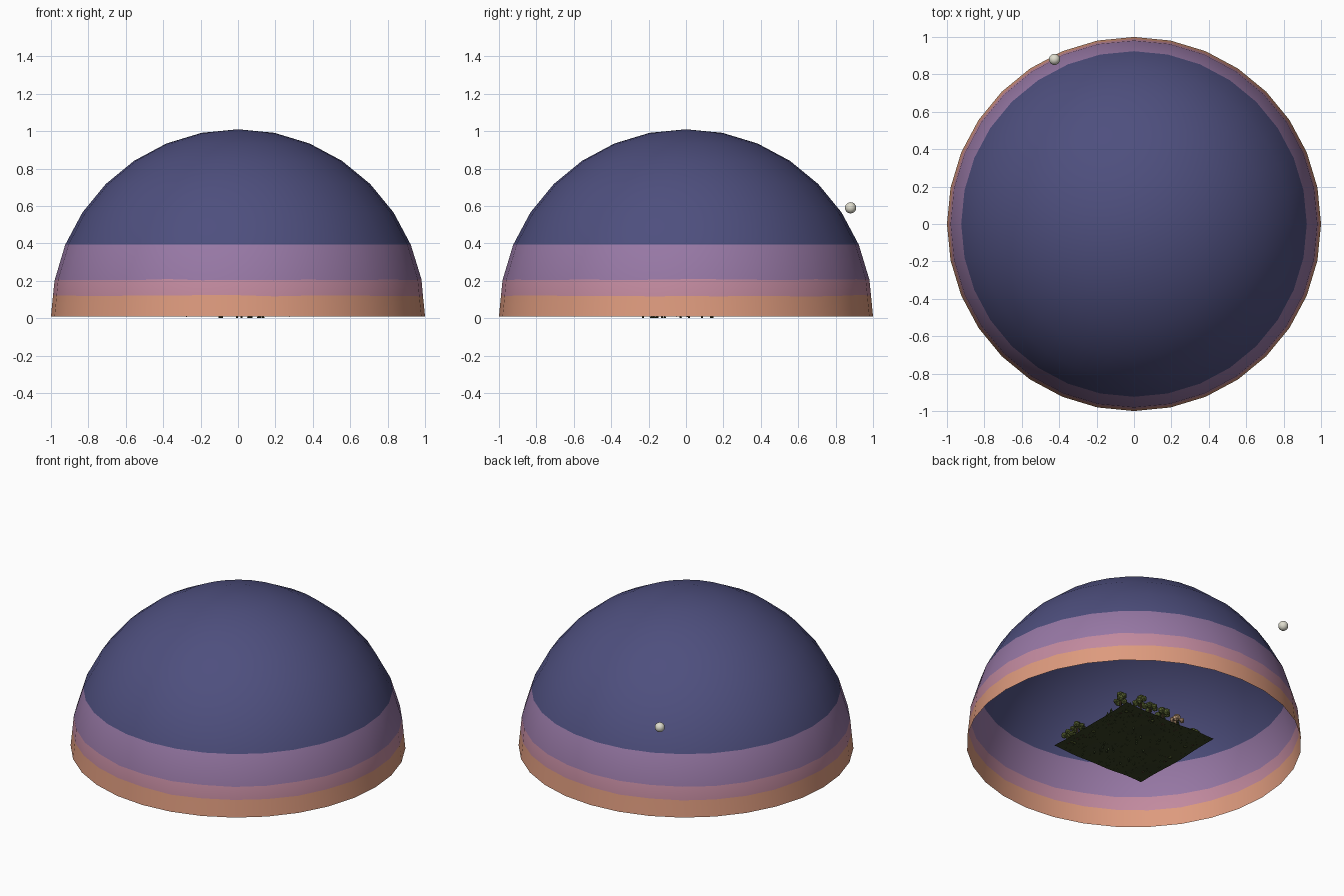
import bpy, bmesh, math, random
from mathutils import Matrix, Vector

if "Cube" in bpy.data.objects:
    bpy.data.objects.remove(bpy.data.objects["Cube"])
random.seed(4)


def material(name, r, g, b):
    lin = lambda c: ((c / 255 + 0.055) / 1.055) ** 2.4
    m = bpy.data.materials.new(name)
    m.diffuse_color = (lin(r), lin(g), lin(b), 1)
    m.use_nodes = True
    m.node_tree.nodes["Principled BSDF"].inputs["Base Color"].default_value = m.diffuse_color
    return m


INDIGO = material("indigo sky", 78, 79, 126)
MAUVE = material("mauve sky", 151, 120, 165)
PINK = material("pink sky", 194, 138, 159)
ORANGE = material("orange horizon", 222, 155, 126)
MOON = material("pale moon", 222, 220, 205)
GRASS = material("dark grass", 58, 66, 38)
LEAF = material("olive leaf", 86, 96, 48)
PINE = material("dark pine", 56, 68, 38)
BARK = material("brown bark", 74, 56, 40)
BLOSSOM = material("tan blossom", 196, 160, 126)


def finish(name, bm, mats, smooth=False):
    me = bpy.data.meshes.new(name)
    for m in mats:
        me.materials.append(m)
    for f in bm.faces:
        f.smooth = smooth
    bm.to_mesh(me)
    bm.free()
    ob = bpy.data.objects.new(name, me)
    bpy.context.collection.objects.link(ob)
    return ob


def cone(bm, p, r1, r2, h, sides):
    bmesh.ops.create_cone(bm, cap_ends=True, segments=sides, radius1=r1, radius2=r2,
                          depth=h, matrix=Matrix.Translation(Vector(p) + Vector((0, 0, h / 2))))


def ball(bm, p, r, sub=1):
    mat = Matrix.Translation(p) @ Matrix.Rotation(random.random() * 6, 4, 'Z')
    bmesh.ops.create_icosphere(bm, subdivisions=sub, radius=r, matrix=mat)


# sky dome: open hemisphere of stacked rings, coloured by height
BASE, SEG = 0.01, 32
profile = [(math.cos(math.radians(11.25 * i)), math.sin(math.radians(11.25 * i))) for i in range(8)]
profile.insert(1, (0.989, 0.11))
bm = bmesh.new()
rings = []
for k, (r, z) in enumerate(profile):
    ring = []
    for s in range(SEG):
        a = 2 * math.pi * s / SEG
        dz = random.uniform(-0.004, 0.004) if k in (1, 2) else 0
        ring.append(bm.verts.new((r * math.cos(a), r * math.sin(a), BASE + z + dz)))
    rings.append(ring)
top = bm.verts.new((0, 0, BASE + 1))
for k in range(len(rings)):
    for s in range(SEG):
        n = (s + 1) % SEG
        if k + 1 < len(rings):
            f = bm.faces.new((rings[k][s], rings[k][n], rings[k + 1][n], rings[k + 1][s]))
        else:
            f = bm.faces.new((rings[k][s], rings[k][n], top))
        f.material_index = min(k, 3)
finish("sky_dome", bm, [ORANGE, PINK, MAUVE, INDIGO], True)

# moon just outside the dome
bm = bmesh.new()
bmesh.ops.create_uvsphere(bm, u_segments=16, v_segments=10, radius=0.03,
                          matrix=Matrix.Translation((-0.425, 0.88, 0.59)))
finish("moon", bm, [MOON], True)


# ground: gently uneven square sheet
def height(x, y):
    return 0.017 + 0.004 * math.sin(9 * x + 1) * math.cos(8 * y) + 0.002 * math.sin(23 * x + 17 * y)


HALF = 0.338
bm = bmesh.new()
bmesh.ops.create_grid(bm, x_segments=24, y_segments=24, size=HALF)
for v in bm.verts:
    v.co.z = height(v.co.x, v.co.y)
finish("ground", bm, [GRASS], True)

# grass tufts, some rooted through the sheet
bm = bmesh.new()
for i in range(260):
    x, y = random.uniform(-0.32, 0.32), random.uniform(-0.32, 0.32)
    cone(bm, (x, y, height(x, y) - 0.003), 0.005, 0, random.uniform(0.012, 0.022), 3)
for i in range(14):
    x, y = random.uniform(-0.1, 0.17), random.uniform(-0.26, 0.22)
    cone(bm, (x, y, 0.0), 0.006, 0.004, 0.02, 4)
finish("grass_tufts", bm, [PINE])

# leafy trees: trunk with a cluster of round leaf clumps
trunks, leaves, blossoms, pines = (bmesh.new() for _ in range(4))


def leafy_tree(x, y, h, crown):
    z = height(x, y) - 0.002
    cone(trunks, (x, y, z), 0.008, 0.005, h * 0.75, 6)
    ball(crown, (x, y, z + h - 0.024), 0.026)
    for i in range(5):
        a = i * 2 * math.pi / 5 + random.random()
        ball(crown, (x + 0.03 * math.cos(a), y + 0.03 * math.sin(a),
                     z + h * random.uniform(0.55, 0.75)), random.uniform(0.016, 0.024))


def pine_tree(x, y, h):
    z = height(x, y) - 0.002
    cone(trunks, (x, y, z), 0.005, 0.004, h * 0.3, 5)
    for i in range(3):
        cone(pines, (x, y, z + h * (0.15 + 0.25 * i)), h * (0.25 - 0.05 * i), 0, h * 0.36, 7)


spots = [(0.29, -0.26, 0.09), (0.29, -0.18, 0.12), (0.29, 0.22, 0.15), (0.18, 0.28, 0.14),
         (0.12, 0.29, 0.11), (0.02, 0.29, 0.11), (-0.29, 0.2, 0.12), (-0.28, -0.05, 0.12),
         (-0.27, -0.24, 0.12)]
for x, y, h in spots:
    leafy_tree(x, y, h, leaves)
leafy_tree(-0.1, 0.28, 0.11, blossoms)

# pines and bushes filling the border round a clearing
for i in range(26):
    t = random.uniform(-0.31, 0.31)
    e = random.uniform(0.24, 0.315)
    x, y = [(e, t), (t, e), (-e, t)][i % 3]
    if i % 4:
        pine_tree(x, y, random.uniform(0.05, 0.085))
    else:
        ball(leaves, (x, y, height(x, y) + 0.01), 0.018)

finish("tree_trunks", trunks, [BARK])
finish("leaf_clumps", leaves, [LEAF])
finish("blossom_clumps", blossoms, [BLOSSOM])
finish("pine_branches", pines, [PINE])
